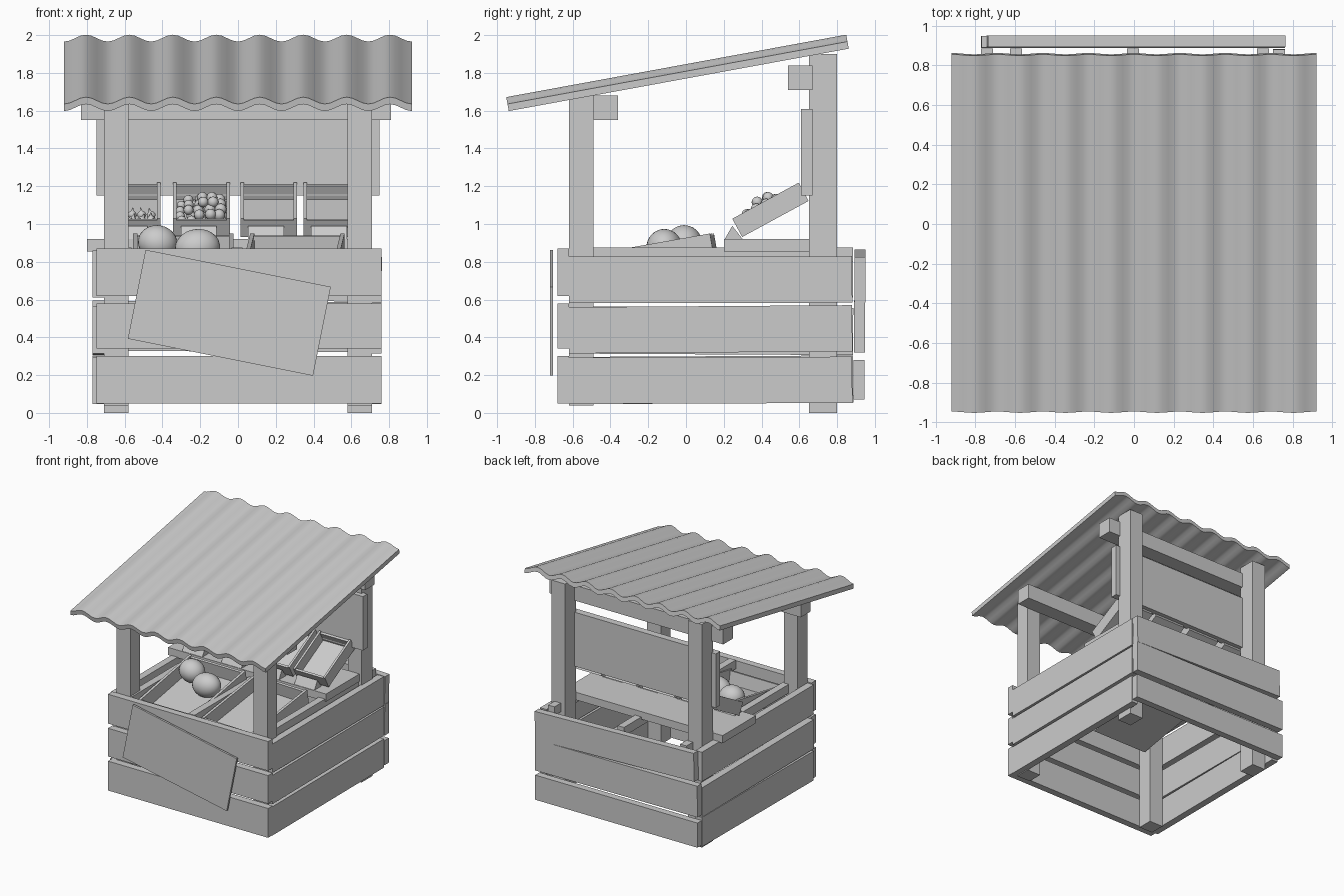
import bpy, bmesh, random
from math import radians, sin, pi
from mathutils import Matrix, Vector

if "Cube" in bpy.data.objects:
    bpy.data.objects.remove(bpy.data.objects["Cube"])

random.seed(4)


def finish(name, bm, mat=Matrix(), smooth=False):
    bmesh.ops.recalc_face_normals(bm, faces=bm.faces)
    me = bpy.data.meshes.new(name)
    bm.to_mesh(me)
    bm.free()
    if smooth:
        me.polygons.foreach_set("use_smooth", [True] * len(me.polygons))
    ob = bpy.data.objects.new(name, me)
    ob.matrix_world = mat
    bpy.context.collection.objects.link(ob)
    return ob


def add_box(bm, x, y, z):
    c = Vector(((x[0] + x[1]) / 2, (y[0] + y[1]) / 2, (z[0] + z[1]) / 2))
    m = Matrix.Translation(c) @ Matrix.Diagonal((x[1] - x[0], y[1] - y[0], z[1] - z[0], 1))
    bmesh.ops.create_cube(bm, size=1, matrix=m)


def place(loc, tilt=0, yaw=0, roll=0):
    return (Matrix.Translation(loc) @ Matrix.Rotation(radians(yaw), 4, 'Z')
            @ Matrix.Rotation(radians(tilt), 4, 'X') @ Matrix.Rotation(radians(roll), 4, 'Y'))


def box(name, x, y, z, tilt=0, yaw=0, roll=0):
    """Box given by its ranges, turned about its own centre."""
    c = [(r[0] + r[1]) / 2 for r in (x, y, z)]
    h = [((r[0] - r[1]) / 2, (r[1] - r[0]) / 2) for r in (x, y, z)]
    bm = bmesh.new()
    add_box(bm, *h)
    return finish(name, bm, place(c, tilt, yaw, roll))


def crate(name, w, d, h, t, mat):
    """Open box: floor and four boards, side boards standing a little proud."""
    bm = bmesh.new()
    a, b, c = w / 2, d / 2, h / 2
    add_box(bm, (-a + t, a - t), (-b + t, b - t), (-c, -c + t))
    for s in (-1, 1):
        add_box(bm, sorted((s * a, s * (a - t))), (-b, b), (-c, c))
        add_box(bm, (-a + t, a - t), sorted((s * b, s * (b - t))), (-c, c - 0.01))
    return finish(name, bm, mat)


def ball(name, mat, r, seg=14):
    bm = bmesh.new()
    bmesh.ops.create_uvsphere(bm, u_segments=seg, v_segments=seg * 2 // 3, radius=1)
    bmesh.ops.scale(bm, vec=r, verts=bm.verts)
    return finish(name, bm, mat, True)


def bulb(name, mat, r):
    """Round bulb with a pointed neck."""
    bm = bmesh.new()
    prof = [(0, -.8), (.6, -.7), (1, -.1), (.75, .5), (.25, .9), (.12, 1.5), (0, 1.6)]
    vs = [bm.verts.new((p * r, 0, q * r)) for p, q in prof]
    es = [bm.edges.new(e) for e in zip(vs, vs[1:])]
    bmesh.ops.spin(bm, geom=vs + es, cent=(0, 0, 0), axis=(0, 0, 1), angle=2 * pi, steps=10)
    bmesh.ops.remove_doubles(bm, verts=bm.verts, dist=1e-5)
    return finish(name, bm, mat, True)


# Posts
for side, s in (("left", -1), ("right", 1)):
    px = sorted((s * 0.58, s * 0.71))
    box(f"front_post_{side}", px, (-0.62, -0.49), (0.04, 1.68))
    box(f"back_post_{side}", px, (0.65, 0.80), (0, 1.90))

# Roof beams and back board
box("front_beam", (-0.83, 0.81), (-0.49, -0.36), (1.55, 1.68))
box("back_beam", (-0.82, 0.82), (0.54, 0.67), (1.71, 1.84))
box("back_board", (-0.75, 0.75), (0.61, 0.67), (1.15, 1.61))

# Wall planks
for i, z in enumerate(((0.05, 0.30), (0.34, 0.58), (0.62, 0.87))):
    box(f"front_plank_{i}", (-0.75, 0.76), (-0.68, -0.62), z)
for i, (z, a) in enumerate((((0.05, 0.295), 0.2), ((0.32, 0.565), 0.4), ((0.582, 0.828), 0.1))):
    box(f"right_plank_{i}", (0.70, 0.76), (-0.62, 0.88), z, tilt=a)
for i, (z, a) in enumerate((((0.05, 0.30), 0.3), ((0.31, 0.56), -0.3), ((0.61, 0.86), 0))):
    box(f"left_plank_{i}", (-0.77, -0.71), (-0.62, 0.885), z, tilt=a)
for i, (x, z, a) in enumerate((((-0.77, 0.76), (0.07, 0.28), 0), ((-0.77, 0.76), (0.325, 0.59), 0.3),
                               ((-0.74, 0.76), (0.605, 0.845), 1.6))):
    box(f"back_plank_{i}", x, (0.888 + 0.002 * i, 0.946 + 0.002 * i), z, roll=a)

# Counter joists and rear shelf
for i, x in enumerate((-0.595, -0.005, 0.65)):
    box(f"joist_{i}", (x - 0.03, x + 0.03), (-0.62, 0.885), (0.80, 0.875))
box("rear_shelf", (-0.80, 0.69), (0.20, 0.65), (0.855, 0.92))

# Tilted sign board on the front
box("front_sign", (-0.546, 0.454), (-0.72, -0.703), (0.29, 0.77), roll=11.3)

# Large front crates and melons
crate("front_crate_left", 0.53, 0.70, 0.14, 0.022, place((-0.29, -0.195, 0.82), 10))
crate("front_crate_right", 0.50, 0.70, 0.14, 0.022, place((0.30, -0.195, 0.82), 10, -2.5))
ball("melon_left", place((-0.425, -0.01, 0.90), 0, 0, 12), (0.105, 0.095, 0.093), 24)
ball("melon_right", place((-0.215, -0.115, 0.875), 0, 0, -8), (0.12, 0.095, 0.098), 24)

# Small rear crates on triangular stops
rear = []
for i, (x, yaw) in enumerate(((-0.56, 0), (-0.193, 0), (0.163, 0), (0.497, 0))):
    m = place((x, 0.447, 1.075), 28.5, yaw)
    crate(f"rear_crate_{i}", 0.30, 0.40, 0.11, 0.018, m)
    rear.append(m)
    bm = bmesh.new()
    ends = [[bm.verts.new((x + dx, y, z)) for y, z in ((0.205, 0.92), (0.30, 0.92), (0.245, 0.99))]
            for dx in (-0.11, 0.08)]
    for e in ends:
        bm.faces.new(e)
    for k in range(3):
        n = (k + 1) % 3
        bm.faces.new((ends[0][k], ends[0][n], ends[1][n], ends[1][k]))
    finish(f"crate_stop_{i}", bm)

# Bulbs in the first small crate, round fruit in the second
for ix in range(5):
    for iy in range(3):
        p = (-0.10 + ix * 0.05, -0.15 + iy * 0.055 + random.uniform(-.01, .01), -0.012)
        bulb("bulb", rear[0] @ place(p, random.uniform(-50, 0), 0, random.uniform(-25, 25)), 0.025)
for layer, (nx, ny, z) in enumerate(((5, 5, -0.008), (4, 4, 0.032), (2, 2, 0.065))):
    for ix in range(nx):
        for iy in range(ny):
            if layer and ix + iy < 2 - layer:
                continue
            x = (ix - (nx - 1) / 2) * 0.054 + layer * 0.015
            y = (iy - (ny - 1) / 2) * 0.056 - 0.05 + layer * 0.02
            r = 0.025 + 0.0015 * (ix + layer)
            j = random.uniform(-.006, .006)
            ball("fruit", rear[1] @ Matrix.Translation((x + j, y - j, z + j)), (r, r, r), 12)

# Corrugated roof sheet
bm = bmesh.new()
waves, seg, half = 8, 8, 0.92
rows = []
for i in range(waves * seg + 1):
    x = -half + 2 * half * i / (waves * seg)
    z = 0.0185 * sin(2 * pi * i / seg - pi / 2)
    rows.append([bm.verts.new((x, y, z + t)) for y, t in
                 ((-0.915, -0.019), (0.915, -0.019), (0.915, 0.019), (-0.915, 0.019))])
for a, b in zip(rows, rows[1:]):
    for k in range(4):
        n = (k + 1) % 4
        bm.faces.new((a[k], a[n], b[n], b[k]))
bm.faces.new(rows[0])
bm.faces.new(rows[-1])
roof = finish("corrugated_roof", bm, place((0, -0.045, 1.80), 10.4))
bpy.context.view_layer.objects.active = roof
roof.select_set(True)
bpy.ops.object.shade_smooth_by_angle(angle=radians(35))
